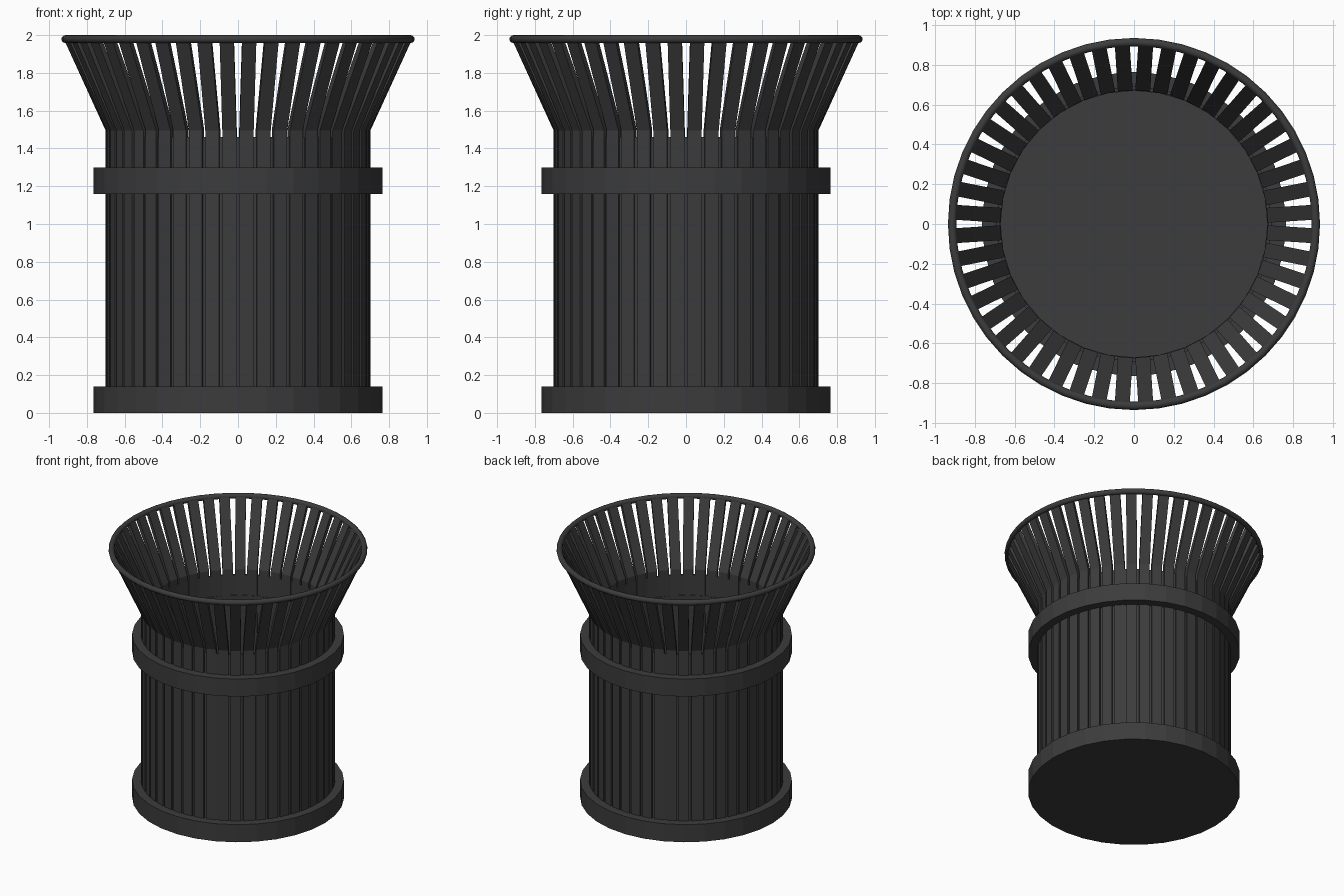
import bpy, bmesh
from math import pi, sin, cos

if "Cube" in bpy.data.objects:
    bpy.data.objects.remove(bpy.data.objects["Cube"])

mat = bpy.data.materials.new("dark_metal")
mat.diffuse_color = (0.045, 0.045, 0.045, 1)
mat.use_nodes = True
mat.node_tree.nodes["Principled BSDF"].inputs["Base Color"].default_value = mat.diffuse_color


def finish(name, bm, smooth=False):
    bmesh.ops.recalc_face_normals(bm, faces=bm.faces)
    me = bpy.data.meshes.new(name)
    bm.to_mesh(me)
    bm.free()
    me.materials.append(mat)
    ob = bpy.data.objects.new(name, me)
    bpy.context.collection.objects.link(ob)
    if smooth:
        for p in me.polygons:
            p.use_smooth = True
    return ob


def lathe(name, profile, n, closed=True, smooth=False):
    """Revolve (r, z) points; an open profile gets its two ends capped."""
    bm = bmesh.new()
    rings = [[bm.verts.new((r * cos(2 * pi * i / n), r * sin(2 * pi * i / n), z))
              for i in range(n)] for r, z in profile]
    pairs = list(zip(rings, rings[1:]))
    if closed:
        pairs.append((rings[-1], rings[0]))
    for a, b in pairs:
        for i in range(n):
            j = (i + 1) % n
            bm.faces.new((a[i], a[j], b[j], b[i]))
    if not closed:
        bm.faces.new(rings[0])
        bm.faces.new(rings[-1])
    return finish(name, bm, smooth)


# Solid base band and the upper hoop
lathe("base_band", [(0.765, 0), (0.765, 0.14)], 32, closed=False)
lathe("upper_band", [(0.67, 1.16), (0.765, 1.16), (0.765, 1.30), (0.67, 1.30)], 32)

# Open inner liner with a floor
lathe("liner", [(0.692, 0.10), (0.692, 1.46), (0.675, 1.46), (0.675, 0.15)], 32, closed=False)

# Rolled top rim
lathe("top_rim", [(0.914 + 0.021 * cos(a * pi / 6), 1.979 + 0.021 * sin(a * pi / 6))
                  for a in range(12)], 48, smooth=True)

# Vertical slats that flare outwards at the top
COUNT, HALF = 48, 0.0375
outline = [(0.70, 0.10), (0.70, 1.495), (0.922, 1.98),
           (0.893, 1.98), (0.67, 1.505), (0.67, 0.10)]
bm = bmesh.new()
for k in range(COUNT):
    t = 2 * pi * (k + 0.5) / COUNT
    c, s = cos(t), sin(t)
    left, right = [[bm.verts.new((r * c - w * s, r * s + w * c, z)) for r, z in outline]
                   for w in (-HALF, HALF)]
    # Side faces split at the bend, then the strips joining them
    for side in (left, right):
        bm.faces.new((side[0], side[1], side[4], side[5]))
        bm.faces.new((side[1], side[2], side[3], side[4]))
    for i in range(6):
        j = (i + 1) % 6
        bm.faces.new((left[i], left[j], right[j], right[i]))
finish("slats", bm)
